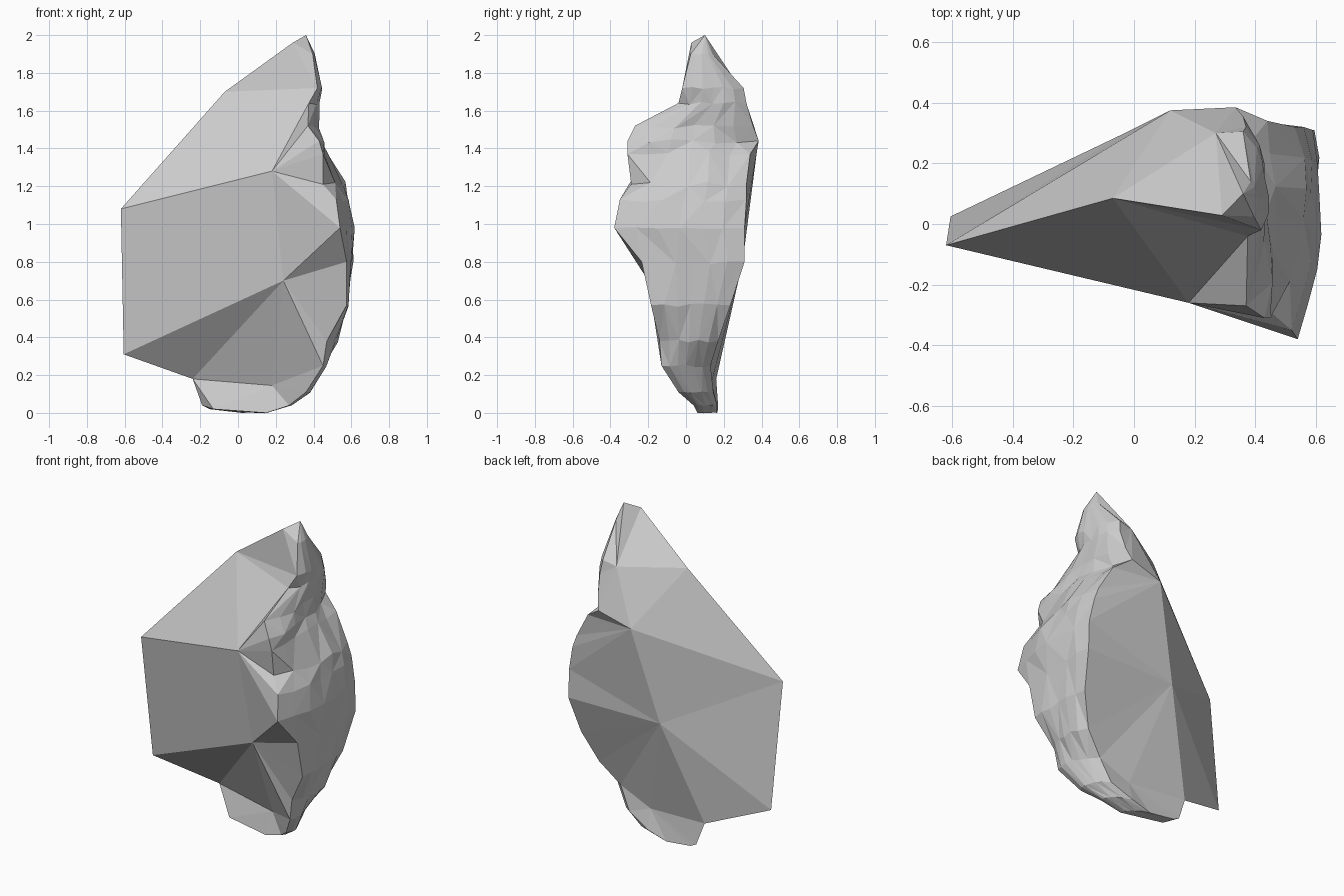
import bpy, bmesh, random

if "Cube" in bpy.data.objects:
    bpy.data.objects.remove(bpy.data.objects["Cube"])

random.seed(4)
bm = bmesh.new()
V = lambda x, y, z: bm.verts.new((x, y, z))

# Weathered outer skin: height, front edge (x, y), middle x, back edge (x, y)
ROWS = [
    (1.90, .395, .025, .405, .385, .14),
    (1.72, .42, -.02, .435, .36, .305),
    (1.64, .375, -.04, .43, .37, .32),
    (1.52, .37, -.27, .425, .36, .355),
    (1.44, .43, -.31, .44, .335, .385),
    (1.37, .45, -.31, .465, .44, .34),
    (1.21, .45, -.29, .56, .53, .32),
    (1.13, .52, -.35, .585, .56, .32),
    (.98, .54, -.38, .61, .59, .31),
    (.80, .575, -.235, .605, .595, .31),
    (.57, .575, -.185, .582, .56, .235),
    (.38, .47, -.14, .525, .48, .17),
    (.25, .45, -.13, .455, .36, .13),
    (.11, .36, -.04, .37, .29, .145),
    (.04, .27, .04, .26, .15, .165),
    (.00, .15, .06, .12, .02, .165),
    (.02, -.13, .10, -.14, -.15, .17),
]
COLS = 6
tip = V(.36, .10, 2.0)
tail = V(-.19, .17, .04)
grid = []
for z, xf, yf, xm, xb, yb in ROWS:
    row = []
    for i in range(COLS + 1):
        t = i / COLS
        k = .012 * (yb - yf) if 0 < i < COLS else 0
        bulge = (1 - abs(1 - 2 * t) ** 3) * (xm - (xf + xb) / 2)
        row.append(V(xf + (xb - xf) * t + bulge + random.uniform(-k, k),
                     yf + (yb - yf) * t,
                     z + 2 * random.uniform(-k, k)))
    grid.append(row)
for i in range(COLS):
    bm.faces.new((tip, grid[0][i], grid[0][i + 1]))
    bm.faces.new((tail, grid[-1][i + 1], grid[-1][i]))
    for j, (a, b) in enumerate(zip(grid, grid[1:])):
        if (i + j) % 2:
            bm.faces.new((a[i], b[i], b[i + 1]))
            bm.faces.new((a[i], b[i + 1], a[i + 1]))
        else:
            bm.faces.new((a[i], b[i], a[i + 1]))
            bm.faces.new((b[i], b[i + 1], a[i + 1]))
f = [tip] + [r[0] for r in grid] + [tail]
b = [tip] + [r[-1] for r in grid] + [tail]

# Corners of the broken faces
inner_top, inner_low = V(-.62, -.07, 1.08), V(-.605, .025, .31)
ridge, crest = V(-.07, .085, 1.70), V(.29, .028, 1.96)
front_high, front_mid = V(.18, -.26, 1.28), V(.24, -.20, .70)
front_low, heel = V(.18, .085, .145), V(-.24, .16, .18)
back_top, back_high = V(.27, .30, 1.70), V(.12, .375, 1.38)
back_mid, back_low = V(-.03, .30, .80), V(.15, .135, .16)


def fan(centre, chain):
    """Triangles from one corner to each pair along a chain."""
    for p, q in zip(chain, chain[1:]):
        bm.faces.new((centre, p, q))


# Front broken faces
fan(crest, [tip, f[1], f[2], ridge])
fan(ridge, [f[2], f[3], front_high, inner_top])
fan(front_high, f[3:10] + [front_mid, inner_top])
fan(front_mid, f[9:14] + [front_low, heel, inner_low, inner_top])
fan(front_low, f[13:18] + [heel])
fan(heel, [f[17], tail])

# Back broken faces
fan(crest, [ridge, back_top, tip])
fan(back_top, b[0:6] + [back_high, ridge])
fan(ridge, [back_high, inner_top])
fan(back_high, b[5:10] + [back_mid, inner_top])
fan(back_mid, b[9:14] + [back_low, heel, inner_low, inner_top])
fan(back_low, b[13:] + [heel])

bmesh.ops.recalc_face_normals(bm, faces=bm.faces)
mesh = bpy.data.meshes.new("rock_shard")
bm.to_mesh(mesh)
bm.free()
bpy.context.collection.objects.link(bpy.data.objects.new("rock_shard", mesh))
